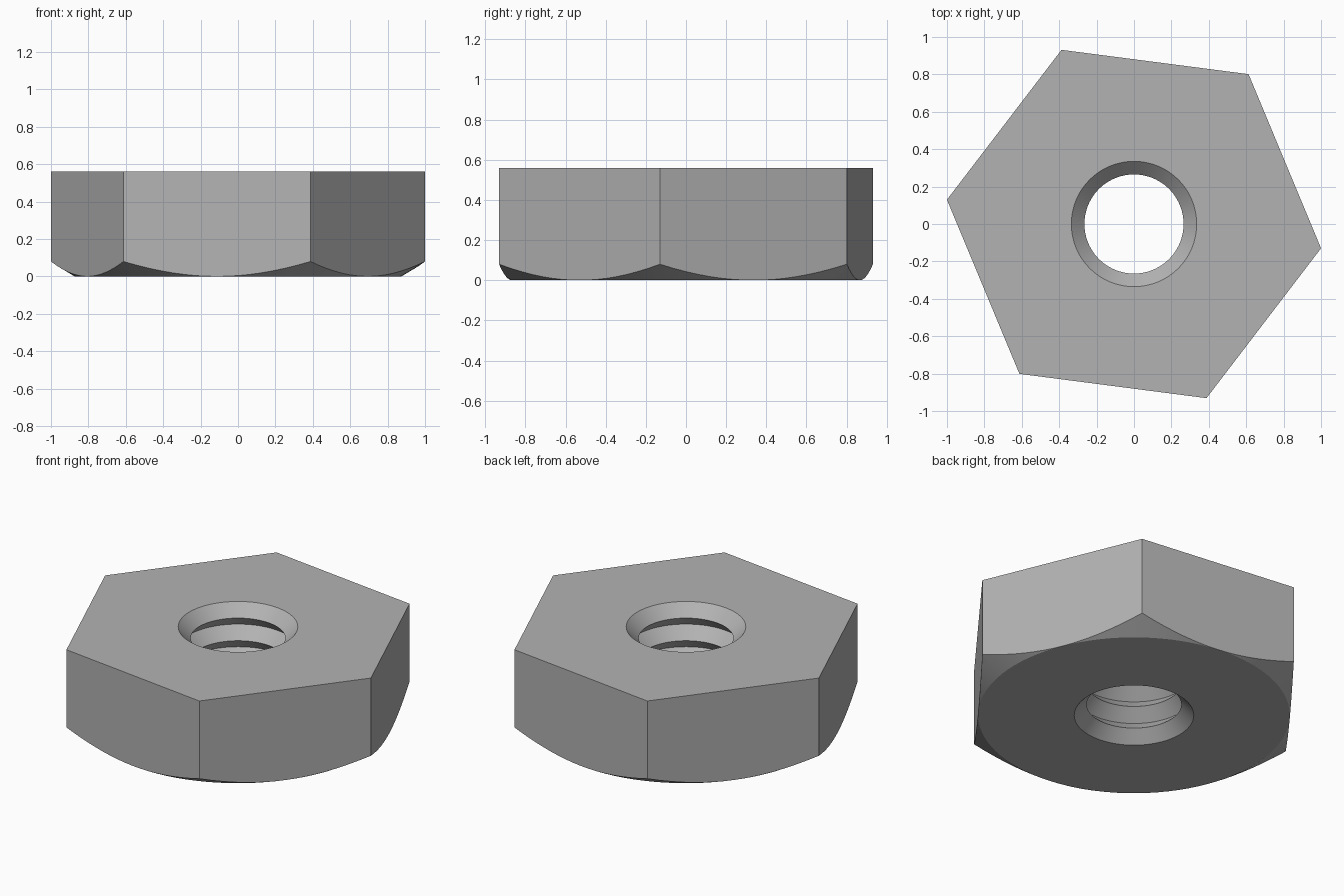
import bpy, bmesh, math

cube = bpy.data.objects.get("Cube")
if cube:
    bpy.data.objects.remove(cube, do_unlink=True)

HEIGHT = 0.56
CORNER = 1.0085                                  # hexagon corner radius
FLAT = CORNER * math.cos(math.pi / 6)            # centre to flat side
CREST, ROOT = 0.265, 0.335                       # thread radii
TURN = math.radians(-7.4)
PITCHES = 4
SEGMENTS = 96

steel = bpy.data.materials.new("steel_grey")
steel.use_nodes = True
colour = (0.45, 0.45, 0.45, 1.0)
steel.diffuse_color = colour
steel.node_tree.nodes["Principled BSDF"].inputs["Base Color"].default_value = colour


def make_object(name, bm):
    bmesh.ops.recalc_face_normals(bm, faces=bm.faces)
    mesh = bpy.data.meshes.new(name)
    bm.to_mesh(mesh)
    bm.free()
    mesh.materials.append(steel)
    obj = bpy.data.objects.new(name, mesh)
    bpy.context.collection.objects.link(obj)
    return obj


def lathe(name, profile):
    """Turn a closed (radius, height) profile around z."""
    bm = bmesh.new()
    rings = []
    for i in range(SEGMENTS):
        a = TURN + math.tau * i / SEGMENTS
        rings.append([bm.verts.new((r * math.cos(a), r * math.sin(a), z))
                      for r, z in profile])
    n = len(profile)
    for i in range(SEGMENTS):
        here, after = rings[i], rings[(i + 1) % SEGMENTS]
        for j in range(n):
            k = (j + 1) % n
            bm.faces.new((here[j], after[j], after[k], here[k]))
    return make_object(name, bm)


def hex_prism(name, bottom, top):
    bm = bmesh.new()
    corners = [bm.verts.new((CORNER * math.cos(TURN + i * math.pi / 3),
                             CORNER * math.sin(TURN + i * math.pi / 3), bottom))
               for i in range(6)]
    base = bm.faces.new(corners)
    side = bmesh.ops.extrude_face_region(bm, geom=[base])["geom"]
    raised = [v for v in side if isinstance(v, bmesh.types.BMVert)]
    bmesh.ops.translate(bm, verts=raised, vec=(0, 0, top - bottom))
    return make_object(name, bm)


# Turned blank: conical lower chamfer outside, zigzag thread inside
step = HEIGHT / (2 * PITCHES)
flare = ROOT - CREST
outside = [(FLAT, 0), (FLAT + 0.3, 0.3 * math.tan(math.radians(30.5))),
           (FLAT + 0.3, HEIGHT + step)]
thread = [(ROOT if i % 2 == 0 else CREST, i * step)
          for i in range(2 * PITCHES - 1, -1, -1)]
blank = lathe("turned_blank", outside + [(ROOT + flare, HEIGHT + step)] + thread)
blank.hide_render = True

# Hexagonal nut body, trimmed to the turned blank
nut = hex_prism("hex_nut", -0.1, HEIGHT)
trim = nut.modifiers.new("trim", 'BOOLEAN')
trim.operation = 'INTERSECT'
trim.solver = 'EXACT'
trim.object = blank

bpy.ops.object.select_all(action='DESELECT')
nut.select_set(True)
bpy.context.view_layer.objects.active = nut
bpy.ops.object.modifier_apply(modifier=trim.name)
bpy.data.objects.remove(blank, do_unlink=True)
bpy.ops.object.shade_smooth_by_angle(angle=math.radians(20))
